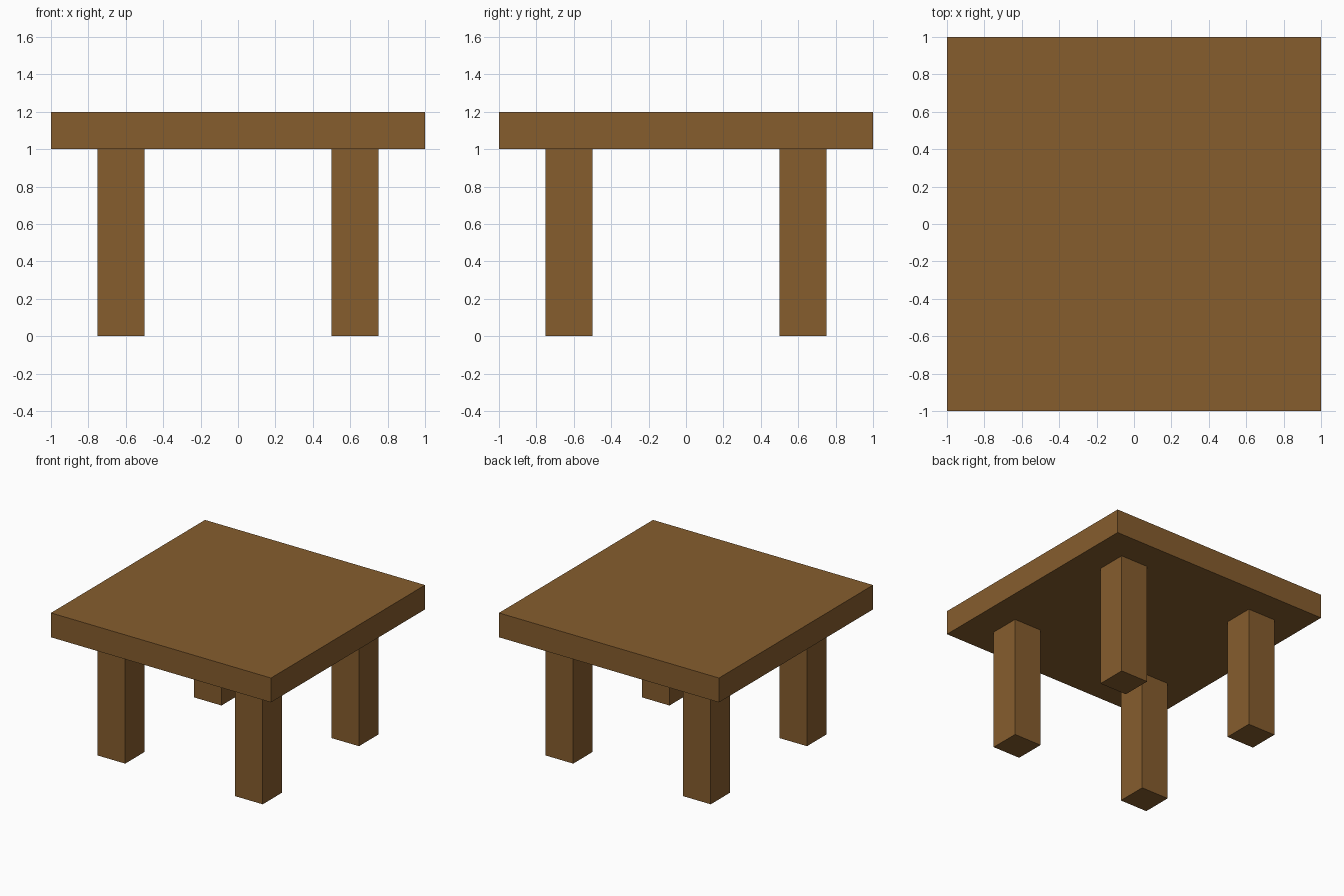
import bpy

if "Cube" in bpy.data.objects:
    bpy.data.objects.remove(bpy.data.objects["Cube"])

wood = bpy.data.materials.new("brown_wood")
wood.diffuse_color = (0.24, 0.11, 0.027, 1.0)
wood.use_nodes = True
wood.node_tree.nodes["Principled BSDF"].inputs["Base Color"].default_value = wood.diffuse_color


def box(name, centre, size):
    bpy.ops.mesh.primitive_cube_add(size=1, location=centre)
    obj = bpy.context.object
    obj.name = name
    obj.scale = size
    bpy.ops.object.transform_apply(location=False, rotation=False, scale=True)
    obj.data.materials.append(wood)
    return obj


# Square slab top
box("table_top", (0, 0, 1.1), (2, 2, 0.2))

# Four square legs, inset from the corners
for y_name, y in (("front", -0.625), ("back", 0.625)):
    for x_name, x in (("left", -0.625), ("right", 0.625)):
        box(f"{y_name}_{x_name}_leg", (x, y, 0.5), (0.25, 0.25, 1.0))
